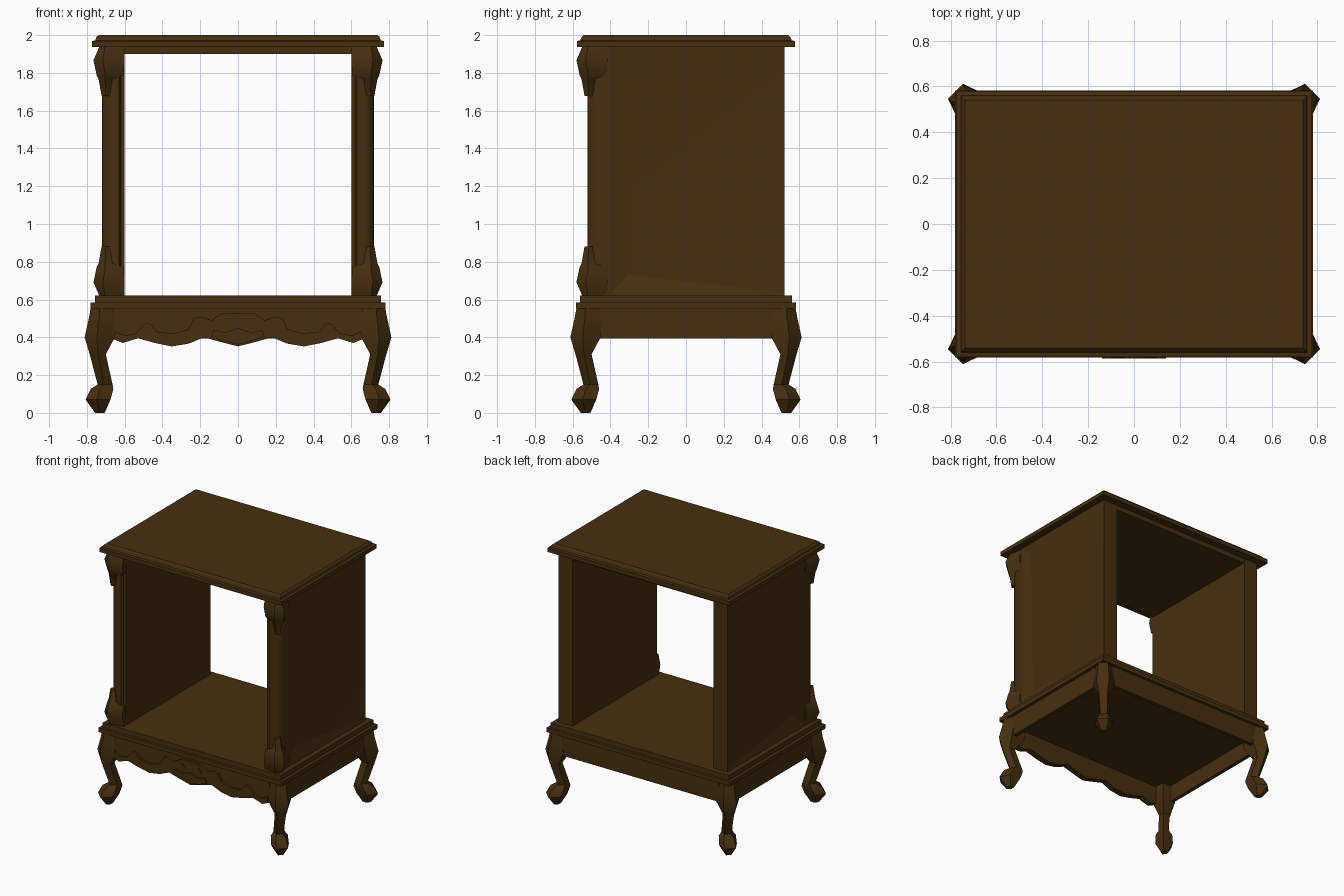
import bpy, bmesh

if "Cube" in bpy.data.objects:
    bpy.data.objects.remove(bpy.data.objects["Cube"])

wood = bpy.data.materials.new("dark_walnut")
wood.diffuse_color = (0.062, 0.028, 0.0048, 1)
wood.use_nodes = True
wood.node_tree.nodes["Principled BSDF"].inputs["Base Color"].default_value = wood.diffuse_color


def finish(name, bm, smooth=None):
    bmesh.ops.recalc_face_normals(bm, faces=bm.faces)
    me = bpy.data.meshes.new(name)
    bm.to_mesh(me)
    bm.free()
    me.materials.append(wood)
    ob = bpy.data.objects.new(name, me)
    bpy.context.collection.objects.link(ob)
    if smooth:
        bpy.ops.object.select_all(action='DESELECT')
        ob.select_set(True)
        bpy.context.view_layer.objects.active = ob
        bpy.ops.object.shade_smooth_by_angle(angle=smooth)
    return ob


def loft(name, rings, smooth=None):
    """Skin a stack of equal-sized rings and cap both ends."""
    bm = bmesh.new()
    rows = [[bm.verts.new(p) for p in r] for r in rings]
    n = len(rows[0])
    for a, b in zip(rows, rows[1:]):
        for k in range(n):
            bm.faces.new((a[k], a[(k + 1) % n], b[(k + 1) % n], b[k]))
    bm.faces.new(rows[0])
    bm.faces.new(rows[-1])
    return finish(name, bm, smooth)


def rect(x0, x1, y0, y1, z):
    return [(x0, y0, z), (x1, y0, z), (x1, y1, z), (x0, y1, z)]


def box(name, x0, x1, y0, y1, z0, z1):
    return loft(name, [rect(x0, x1, y0, y1, z) for z in (z0, z1)])


def plate(name, pts, y0, y1):
    """Extrude an outline in the x-z plane along y."""
    return loft(name, [[(x, y, z) for x, z in pts] for y in (y0, y1)])


def corner_loft(name, levels, sx, sy, shift):
    """Corner piece facing the diagonal; levels hold z, outer, inner, chamfer."""
    rings = []
    for z, o, i, c in levels:
        uv = [(o, o - c), (o - c, o), (i, o - c * .7), (i, i), (o - c * .7, i)]
        rings.append([(sx * u, sy * (v - shift), z) for u, v in uv])
    return loft(name, rings, 0.7)


# moulded top
loft("top_board", [rect(-x, x, -y, y, z) for x, y, z in
                   ((.774, .578, 1.937), (.774, .578, 1.968), (.755, .56, 1.972),
                    (.75, .553, 1.99), (.738, .542, 2.0))])
box("ceiling", -.66, .66, -.5, .52, 1.9, 1.937)

# base mouldings and floor
box("floor_board", -.757, .757, -.562, .562, .585, .622)
box("base_moulding", -.78, .78, -.582, .582, .553, .585)
box("base_underside", -.74, .74, -.54, .54, .52, .553)

leg = [(.58, .775, .65, .045), (.50, .79, .65, .055), (.40, .812, .652, .065),
       (.31, .785, .70, .045), (.15, .743, .664, .035), (.127, .78, .66, .05),
       (.07, .807, .675, .06), (.0, .757, .706, .025)]
carving = [(.0, .735, .6, .03), (.07, .765, .6, .05), (.15, .748, .606, .045),
           (.17, .738, .665, .035), (.26, .722, .68, .02)]

for sx, side in ((-1, "left"), (1, "right")):
    # legs
    for sy, end in ((-1, "front"), (1, "back")):
        corner_loft(f"{end}_{side}_leg", leg, sx, sy, .2)
    # front pilaster with a rounded corner
    loft(f"front_{side}_pilaster",
         [[(sx * x, y, z) for x, y in
           ((.6, -.4), (.6, -.505), (.62, -.505), (.63, -.522), (.672, -.522),
            (.704, -.506), (.72, -.47), (.72, -.4))]
          for z in (.622, 1.937)], 0.9)
    # corner carvings
    corner_loft(f"lower_{side}_carving",
                [(.622 + h, o, i, c) for h, o, i, c in carving], sx, -1, .185)
    corner_loft(f"upper_{side}_carving",
                [(1.937 - h, o, i, c) for h, o, i, c in carving], sx, -1, .185)
    # side wall with a sunken panel that fades out to the back and top
    bm = bmesh.new()
    outer = [(-.405, .622), (.522, .622), (.522, 1.937), (-.405, 1.937)]
    inner = [(-.31, .73, .688), (.5, .64, .717), (.5, 1.92, .717), (-.31, 1.86, .712)]
    back = [bm.verts.new((sx * .6, y, z)) for y, z in outer]
    rim = [bm.verts.new((sx * .72, y, z)) for y, z in outer]
    sunk = [bm.verts.new((sx * x, y, z)) for y, z, x in inner]
    for a, b in ((back, rim), (rim, sunk)):
        for k in range(4):
            m = (k + 1) % 4
            bm.faces.new((a[k], a[m], b[m], b[k]))
    bm.faces.new(back)
    bm.faces.new((sunk[0], sunk[1], sunk[2]))
    bm.faces.new((sunk[0], sunk[2], sunk[3]))
    finish(f"{side}_wall", bm, 0.15)
    # side apron
    box(f"{side}_apron", *sorted((sx * .725, sx * .755)), -.46, .46, .395, .555)

box("back_apron", -.67, .67, .53, .56, .395, .555)

# scalloped front apron
low = [(-.66, .39), (-.61, .37), (-.53, .395), (-.44, .37), (-.35, .352), (-.26, .367),
       (-.18, .4), (-.09, .375), (0, .352)]
high = [(-.65, .43), (-.6, .41), (-.54, .42), (-.49, .475), (-.46, .47), (-.43, .43),
        (-.34, .42), (-.26, .445), (-.235, .5), (-.2, .51), (-.14, .49), (-.09, .525),
        (0, .53)]


def mirrored(half):
    return half + [(-x, z) for x, z in reversed(half[:-1])]


scallop = mirrored(low)
plate("front_apron", scallop + [(.66, .56), (-.66, .56)], -.56, -.53)
plate("apron_relief", scallop + mirrored(high)[::-1], -.577, -.555)
crest = [(-.14, .4), (-.09, .385), (0, .362), (.09, .385), (.14, .4), (.13, .44),
         (.07, .425), (0, .45), (-.07, .425), (-.13, .44)]
plate("apron_crest", crest, -.586, -.574)
for x in (-.07, .07):
    plate("apron_diamond", [(x - .03, .47), (x, .44), (x + .03, .47), (x, .5)], -.584, -.574)
